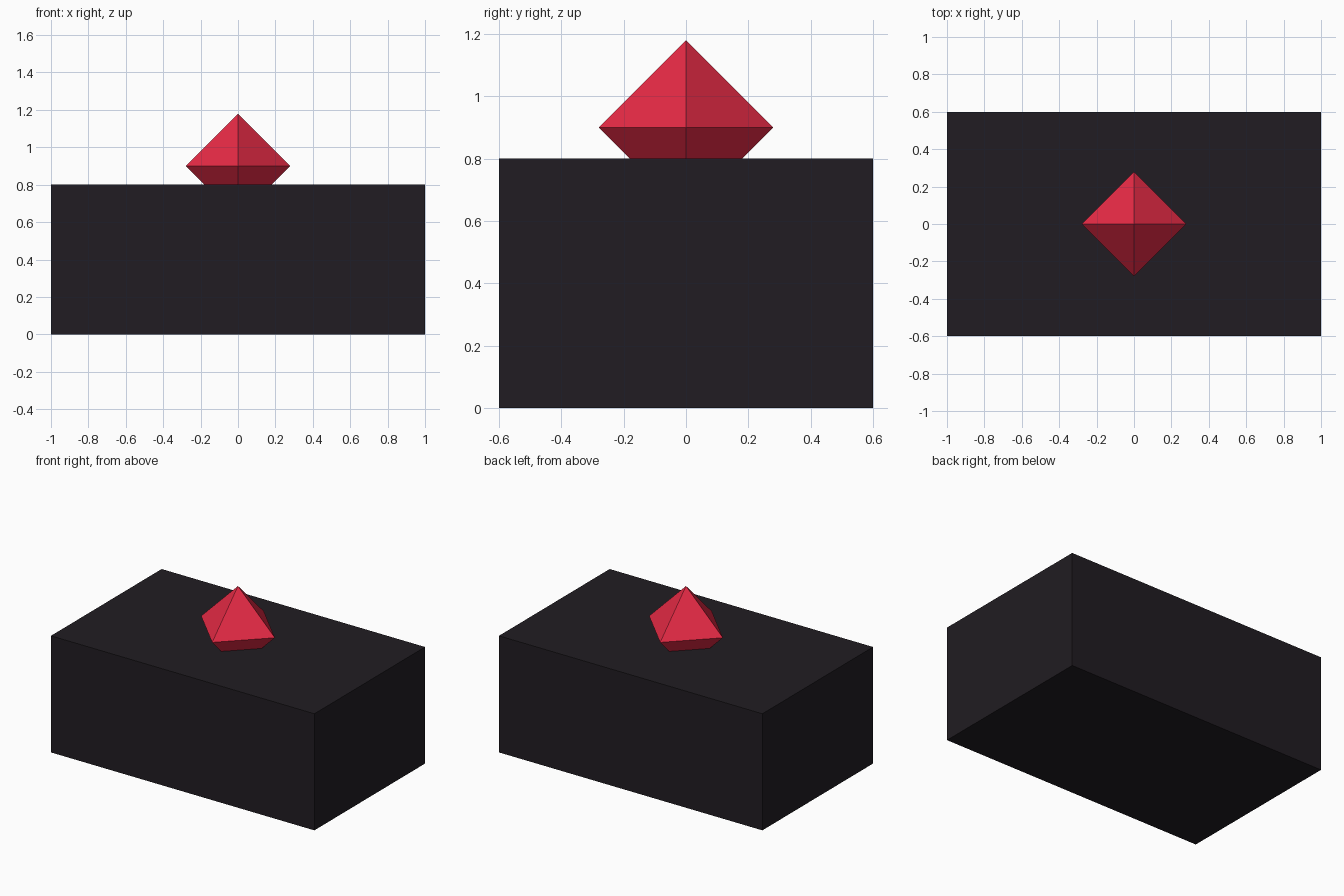
import bpy
import bmesh

if "Cube" in bpy.data.objects:
    bpy.data.objects.remove(bpy.data.objects["Cube"])


def make_part(name, bm, color):
    mesh = bpy.data.meshes.new(name)
    bmesh.ops.recalc_face_normals(bm, faces=bm.faces)
    bm.to_mesh(mesh)
    bm.free()
    mat = bpy.data.materials.new(name + "_material")
    mat.diffuse_color = color
    mat.use_nodes = True
    mat.node_tree.nodes["Principled BSDF"].inputs["Base Color"].default_value = mat.diffuse_color
    mesh.materials.append(mat)
    obj = bpy.data.objects.new(name, mesh)
    bpy.context.collection.objects.link(obj)
    return obj


# dark rectangular base block
bm = bmesh.new()
bmesh.ops.create_cube(bm, size=1)
bmesh.ops.scale(bm, vec=(2.0, 1.2, 0.8), verts=bm.verts)
bmesh.ops.translate(bm, vec=(0, 0, 0.4), verts=bm.verts)
make_part("base_block", bm, (0.015, 0.012, 0.016, 1))

# red octahedral gem, lower tip sunk into the block
R = 0.28
bm = bmesh.new()
ring = [bm.verts.new(p) for p in ((R, 0, 0), (0, R, 0), (-R, 0, 0), (0, -R, 0))]
for z in (R, -R):
    tip = bm.verts.new((0, 0, z))
    for i in range(4):
        bm.faces.new((ring[i], ring[(i + 1) % 4], tip))
bmesh.ops.translate(bm, vec=(0, 0, 0.9), verts=bm.verts)
make_part("gem", bm, (0.8, 0.023, 0.06, 1))
